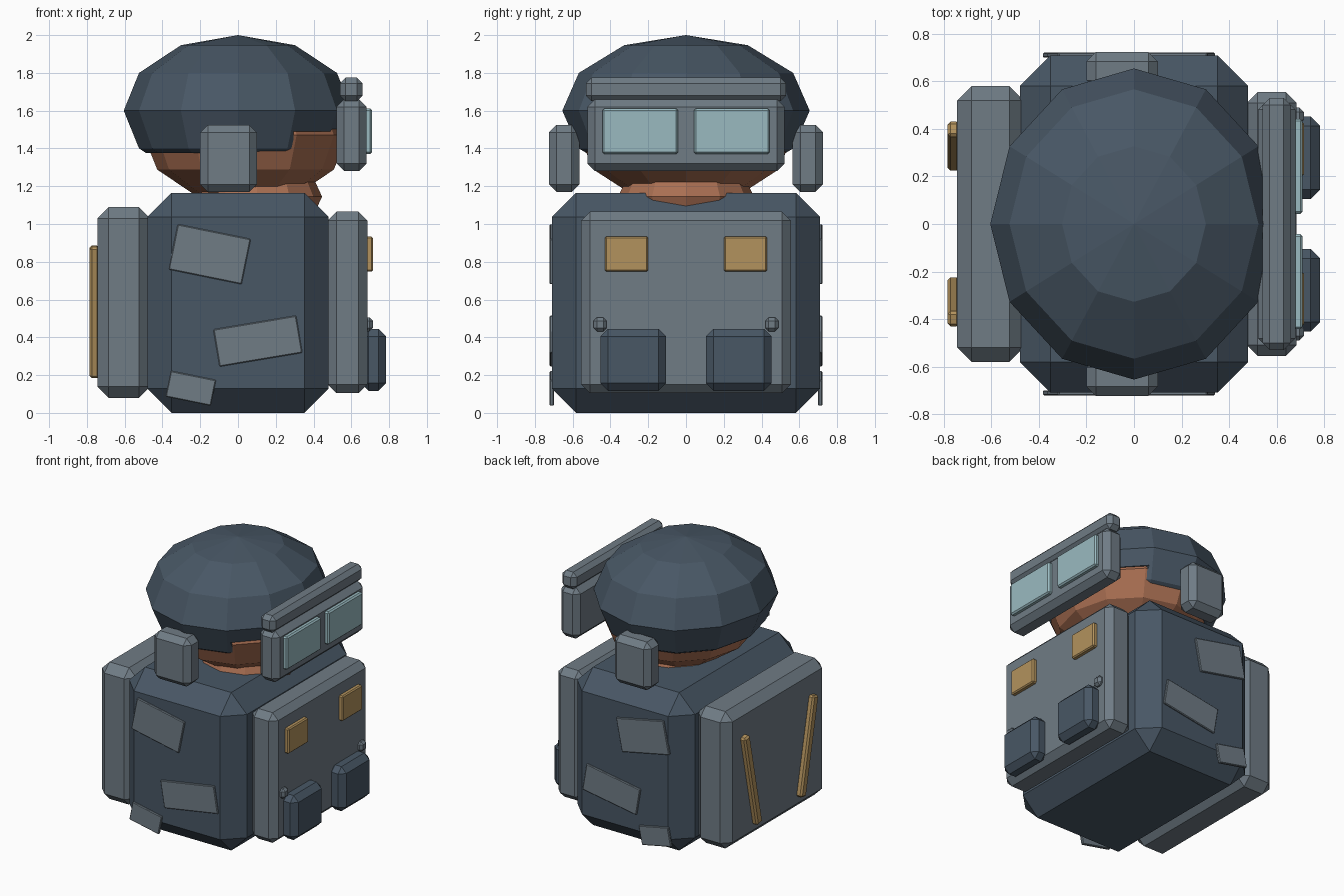
import bpy, bmesh
from math import radians
from mathutils import Matrix, Vector

if "Cube" in bpy.data.objects:
    bpy.data.objects.remove(bpy.data.objects["Cube"])


def material(name, r, g, b):
    m = bpy.data.materials.new(name)
    m.diffuse_color = (r, g, b, 1)
    m.use_nodes = True
    m.node_tree.nodes["Principled BSDF"].inputs["Base Color"].default_value = m.diffuse_color
    return m


DARK = material("dark_cloth", 0.065, 0.095, 0.13)
STEEL = material("steel_blue", 0.16, 0.20, 0.235)
GOLD = material("gold_trim", 0.45, 0.29, 0.11)
GLASS = material("lens_glass", 0.32, 0.49, 0.53)
SKIN = material("skin", 0.40, 0.16, 0.085)


def finish(name, bm, mat):
    bmesh.ops.recalc_face_normals(bm, faces=bm.faces)
    me = bpy.data.meshes.new(name)
    bm.to_mesh(me)
    bm.free()
    me.materials.append(mat)
    ob = bpy.data.objects.new(name, me)
    bpy.context.collection.objects.link(ob)
    return ob


def box(name, xs, ys, zs, bevel, mat, tilt=0, axis='X'):
    """Chamfered box from ranges, tilted about its own centre."""
    bm = bmesh.new()
    size = [r[1] - r[0] for r in (xs, ys, zs)]
    centre = Vector([(r[0] + r[1]) / 2 for r in (xs, ys, zs)])
    bmesh.ops.create_cube(bm, size=1, matrix=Matrix.Diagonal((*size, 1)))
    if bevel:
        bmesh.ops.bevel(bm, geom=bm.edges[:], offset=bevel, segments=1,
                        profile=0.5, affect='EDGES')
    bm.transform(Matrix.Translation(centre) @ Matrix.Rotation(radians(tilt), 4, axis))
    return finish(name, bm, mat)


def ball(name, centre, radii, mat, cut_z=None):
    """Low-poly ellipsoid, optionally cut flat at the bottom."""
    bm = bmesh.new()
    bmesh.ops.create_uvsphere(bm, u_segments=12, v_segments=6, radius=1,
                              matrix=Matrix.Translation(centre) @ Matrix.Diagonal((*radii, 1)))
    if cut_z is not None:
        cut = bmesh.ops.bisect_plane(bm, geom=bm.verts[:] + bm.edges[:] + bm.faces[:],
                                     plane_co=(0, 0, cut_z), plane_no=(0, 0, -1),
                                     clear_outer=True)
        rim = [e for e in cut["geom_cut"] if isinstance(e, bmesh.types.BMEdge)]
        bmesh.ops.contextual_create(bm, geom=rim)
    return finish(name, bm, mat)


# Torso, chest plate and backpack
box("torso", (-0.48, 0.48), (-0.71, 0.71), (0, 1.165), 0.128, DARK)
box("chest_plate", (0.475, 0.685), (-0.555, 0.555), (0.105, 1.065), 0.046, STEEL)
box("backpack", (-0.745, -0.465), (-0.58, 0.58), (0.08, 1.09), 0.06, STEEL)

# Neck, head and cap with a face opening at the front
ball("neck", (0.1, 0, 1.145), (0.345, 0.36, 0.2), SKIN)
ball("head", (0.04, 0, 1.47), (0.54, 0.566, 0.364), SKIN)
cap = ball("cap", (0, 0, 1.6), (0.605, 0.655, 0.4), DARK, cut_z=1.375)
cutter = box("face_cutter", (0.295, 1), (-1, 1), (1.0, 1.49), 0, DARK)
cutter.hide_render = True
cutter.hide_viewport = True
cutter.display_type = 'WIRE'
mod = cap.modifiers.new("face_opening", 'BOOLEAN')
mod.operation = 'DIFFERENCE'
mod.solver = 'EXACT'
mod.object = cutter

# Goggles with brow bar
box("goggle_frame", (0.522, 0.68), (-0.522, 0.522), (1.28, 1.66), 0.04, STEEL)
box("brow_bar", (0.54, 0.66), (-0.53, 0.53), (1.65, 1.775), 0.03, STEEL)

# Side patches: x, z, width, height, tilt
PATCHES = [(-0.15, 0.84, 0.395, 0.245, 11.5),
           (0.105, 0.38, 0.445, 0.2, -9.5),
           (-0.25, 0.13, 0.245, 0.14, 11.5)]

# Everything that repeats on both sides
for s, side in ((-1, "right"), (1, "left")):
    def ys(a, b):
        return (min(a * s, b * s), max(a * s, b * s))

    box(f"lens_{side}", (0.67, 0.71), ys(0.042, 0.443), (1.37, 1.612), 0.01, GLASS)
    box(f"ear_pad_{side}", (-0.2, 0.1), ys(0.565, 0.725), (1.17, 1.525), 0.04, STEEL)
    box(f"chest_badge_{side}", (0.67, 0.715), ys(0.2, 0.43), (0.748, 0.933), 0.008, GOLD)
    box(f"pouch_{side}", (0.65, 0.783), ys(0.105, 0.453), (0.117, 0.445), 0.04, DARK)
    box(f"knob_{side}", (0.65, 0.715), ys(0.42, 0.49), (0.432, 0.505), 0.018, STEEL)
    box(f"back_strap_{side}", (-0.785, -0.735), ys(0.295, 0.36), (0.18, 0.89),
        0.012, GOLD, tilt=-12 * s)
    for i, (x, z, w, h, tilt) in enumerate(PATCHES):
        box(f"cloth_patch_{side}_{i + 1}", (x - w / 2, x + w / 2), ys(0.7, 0.722),
            (z - h / 2, z + h / 2), 0.005, STEEL, tilt=tilt, axis='Y')
